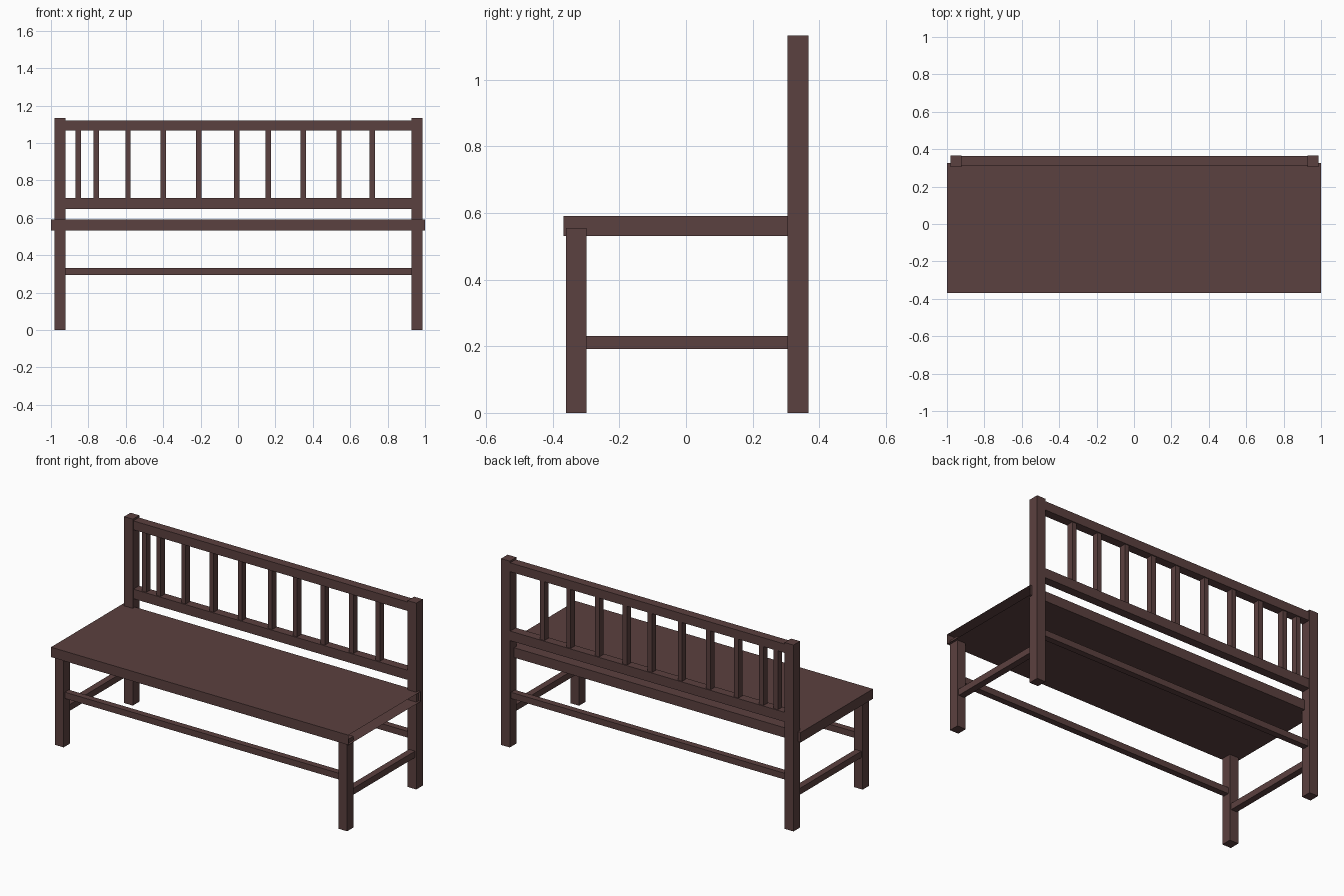
import bpy, bmesh

if "Cube" in bpy.data.objects:
    bpy.data.objects.remove(bpy.data.objects["Cube"])

mat = bpy.data.materials.new("dark_wood")
mat.diffuse_color = (0.105, 0.052, 0.05, 1)
mat.use_nodes = True
mat.node_tree.nodes["Principled BSDF"].inputs["Base Color"].default_value = mat.diffuse_color


def box(name, x, y, z, open_right=False):
    """Box from (min, max) ranges, optionally without its +x end face."""
    bm = bmesh.new()
    bmesh.ops.create_cube(bm, size=1)
    for v in bm.verts:
        v.co = [r[0] + (c + 0.5) * (r[1] - r[0]) for c, r in zip(v.co, (x, y, z))]
    if open_right:
        bm.normal_update()
        ends = [f for f in bm.faces if f.normal.x > 0.9]
        bmesh.ops.delete(bm, geom=ends, context='FACES_ONLY')
    me = bpy.data.meshes.new(name)
    bm.to_mesh(me)
    bm.free()
    me.materials.append(mat)
    ob = bpy.data.objects.new(name, me)
    bpy.context.collection.objects.link(ob)
    return ob


FRONT, BACK = (-0.36, -0.298), (0.305, 0.367)   # leg depth ranges
SPAN = (-0.925, 0.935)                          # between the legs

# Seat: hollow board, open at the right end
box("seat", (-1, 1), (-0.368, 0.326), (0.531, 0.591), open_right=True)

# Legs, back posts and side stretchers
for side, x in (("left", (-0.98, -0.921)), ("right", (0.928, 0.986))):
    box(f"front_leg_{side}", x, FRONT, (0, 0.555))
    box(f"back_post_{side}", x, BACK, (0, 1.133))
    mid = sum(x) / 2
    box(f"side_stretcher_{side}", (mid - 0.02, mid + 0.02), (-0.30, 0.307), (0.192, 0.231))

# Long stretchers
for name, y in (("front", FRONT), ("back", BACK)):
    mid = sum(y) / 2
    box(f"{name}_stretcher", SPAN, (mid - 0.019, mid + 0.019), (0.293, 0.331))

# Backrest rails
box("top_rail", SPAN, (0.31, 0.363), (1.067, 1.121))
box("lower_rail", SPAN, (0.31, 0.363), (0.648, 0.706))

# Unevenly spaced backrest slats
for i, x in enumerate((-0.853, -0.757, -0.588, -0.4, -0.209,
                       -0.007, 0.161, 0.348, 0.54, 0.717)):
    box(f"slat_{i + 1}", (x - 0.0145, x + 0.0145), (0.317, 0.357), (0.70, 1.07))
